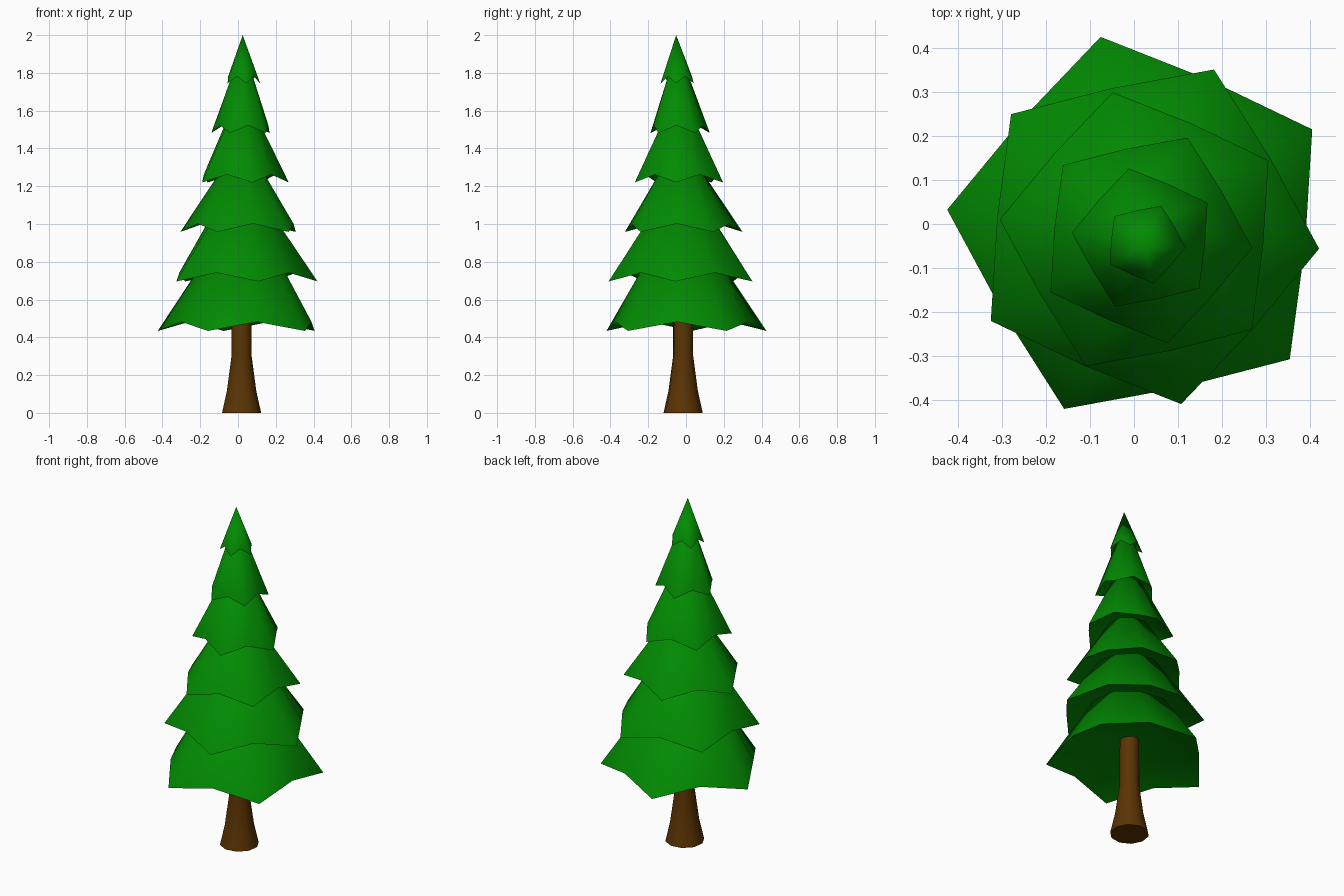
import bpy, bmesh, math

if "Cube" in bpy.data.objects:
    bpy.data.objects.remove(bpy.data.objects["Cube"])


def material(name, rgb):
    m = bpy.data.materials.new(name)
    m.diffuse_color = (*rgb, 1)
    m.use_nodes = True
    m.node_tree.nodes["Principled BSDF"].inputs["Base Color"].default_value = m.diffuse_color
    return m


GREEN = material("pine green", (0.0005, 0.255, 0.0005))
BROWN = material("bark brown", (0.105, 0.034, 0.001))
SIDES = 10


def ring(bm, cx, cy, start, radii, heights):
    """Ring of ten points whose radius and height alternate."""
    verts = []
    for i in range(SIDES):
        a = math.radians(start) + i * math.tau / SIDES
        r, z = radii[i % 2], heights[i % 2]
        verts.append(bm.verts.new((cx + r * math.cos(a), cy + r * math.sin(a), z)))
    return verts


def bridge(bm, low, high):
    for i in range(SIDES):
        j = (i + 1) % SIDES
        bm.faces.new((low[i], low[j], high[j], high[i]))


def fan(bm, verts, point):
    c = bm.verts.new(point)
    for i in range(SIDES):
        bm.faces.new((verts[i], verts[(i + 1) % SIDES], c))


def finish(bm, name, mat, angle):
    bmesh.ops.recalc_face_normals(bm, faces=bm.faces)
    me = bpy.data.meshes.new(name)
    bm.to_mesh(me)
    bm.free()
    me.materials.append(mat)
    ob = bpy.data.objects.new(name, me)
    bpy.context.collection.objects.link(ob)
    bpy.context.view_layer.objects.active = ob
    ob.select_set(True)
    bpy.ops.object.shade_smooth_by_angle(angle=math.radians(angle))
    ob.select_set(False)


# Trunk with flared foot
bm = bmesh.new()
rings = [ring(bm, 0.019, -0.015, 9, (r, r), (z, z))
         for r, z in ((0.105, 0), (0.079, 0.115), (0.054, 0.30), (0.053, 0.62))]
for low, high in zip(rings, rings[1:]):
    bridge(bm, low, high)
bm.faces.new(rings[0])
bm.faces.new(rings[-1])
finish(bm, "trunk", BROWN, 45)

# Branch tiers, bottom to top: centre y, tip radius, top radius
tiers = [(-0.011, 0.447, 0.235), (-0.017, 0.402, 0.185), (-0.022, 0.329, 0.115),
         (-0.030, 0.247, 0.090), (-0.036, 0.166, 0.050), (-0.044, 0.093, 0)]
for n, (cy, r, top) in enumerate(tiers):
    bm = bmesh.new()
    z = 0.434 + 0.262 * n
    cx = 0.02 + 0.001 * n
    start = 30.4 if n % 2 == 0 else -5.6
    drop = 0.048 - 0.002 * n
    # five low tips with higher notches between them
    rim = ring(bm, cx, cy, start, (r, r * 0.83), (z, z + drop))
    if top:
        zt = z + 0.32
        upper = ring(bm, cx, cy - 0.006, start, (top, top * 0.96), (zt, zt))
        bridge(bm, rim, upper)
        bm.faces.new(upper)
    else:
        fan(bm, rim, (0.025, -0.052, 2.0))
    # hollow underside
    fan(bm, rim, (cx, cy, z + 0.155))
    finish(bm, "branch_tier_%d" % (n + 1), GREEN, 85)
